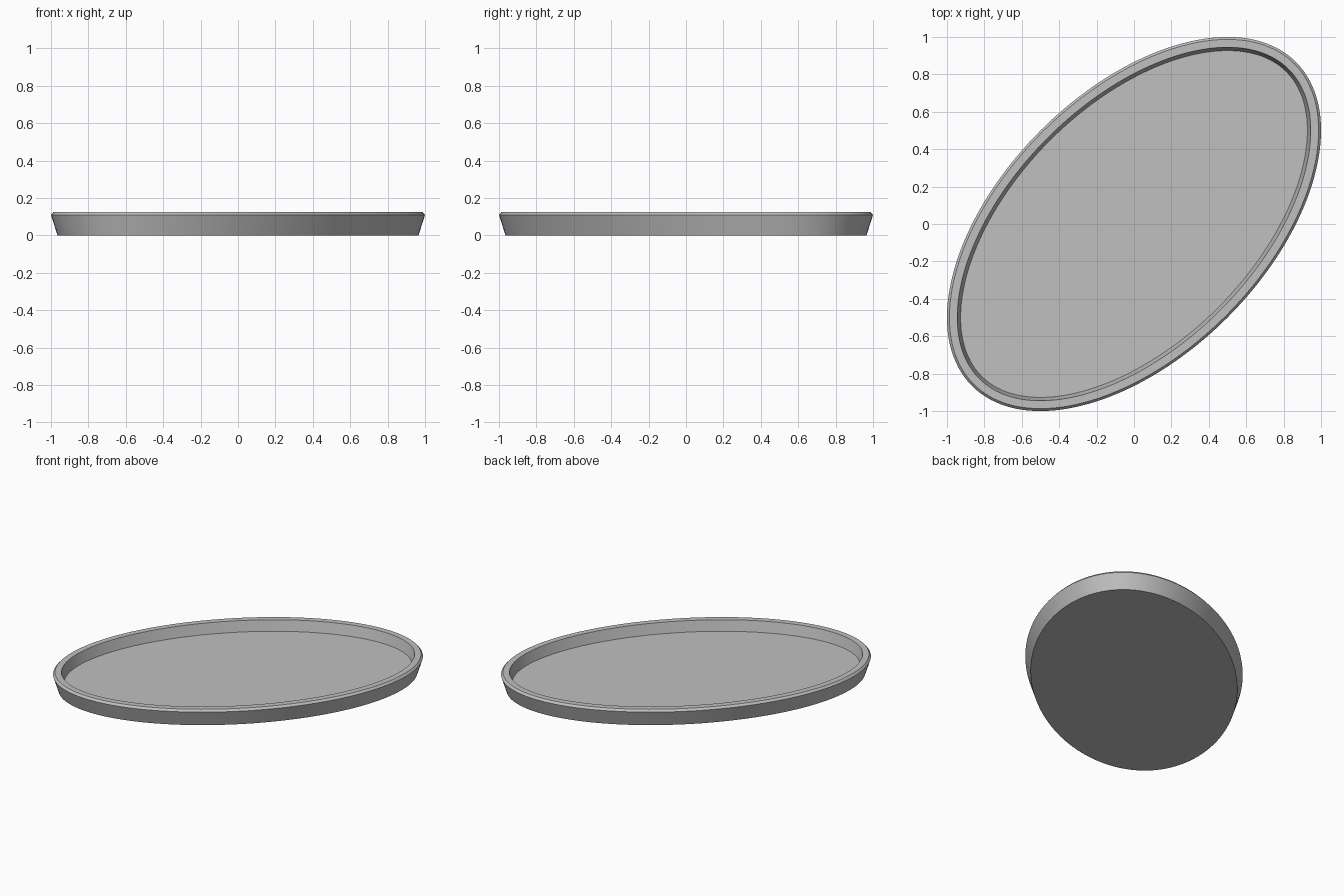
import bpy, bmesh, math

if "Cube" in bpy.data.objects:
    bpy.data.objects.remove(bpy.data.objects["Cube"])

A, B = math.sqrt(1.5), math.sqrt(0.5)   # half axes of the oval
TURN = math.radians(45)                 # long axis runs along the diagonal
SEGMENTS = 144

# Wall section from underside to floor: (inset from the outer edge, height)
SECTION = [(0.035, 0.0), (0.0, 0.11), (0.013, 0.125), (0.055, 0.125), (0.073, 0.05)]


def oval_point(t, inset):
    """Point on the oval moved inwards by a constant distance."""
    nx, ny = math.cos(t) / A, math.sin(t) / B
    n = math.hypot(nx, ny)
    x = A * math.cos(t) - inset * nx / n
    y = B * math.sin(t) - inset * ny / n
    c, s = math.cos(TURN), math.sin(TURN)
    return x * c - y * s, x * s + y * c


bm = bmesh.new()
rings = [[bm.verts.new((*oval_point(2 * math.pi * i / SEGMENTS, inset), z))
          for i in range(SEGMENTS)] for inset, z in SECTION]

# Outer wall, chamfer, rim and inner wall
for low, high in zip(rings, rings[1:]):
    for i in range(SEGMENTS):
        j = (i + 1) % SEGMENTS
        bm.faces.new((low[i], low[j], high[j], high[i]))

# Underside and tray floor
bm.faces.new(rings[0][::-1])
bm.faces.new(rings[-1])

mesh = bpy.data.meshes.new("oval_tray")
bm.to_mesh(mesh)
bm.free()
tray = bpy.data.objects.new("oval_tray", mesh)
bpy.context.collection.objects.link(tray)

grey = bpy.data.materials.new("light_grey")
grey.diffuse_color = (0.527, 0.527, 0.527, 1)
grey.use_nodes = True
grey.node_tree.nodes["Principled BSDF"].inputs["Base Color"].default_value = grey.diffuse_color
mesh.materials.append(grey)

# Smooth round the oval, keep the section corners sharp
bpy.context.view_layer.objects.active = tray
tray.select_set(True)
bpy.ops.object.shade_smooth_by_angle(angle=math.radians(25))
